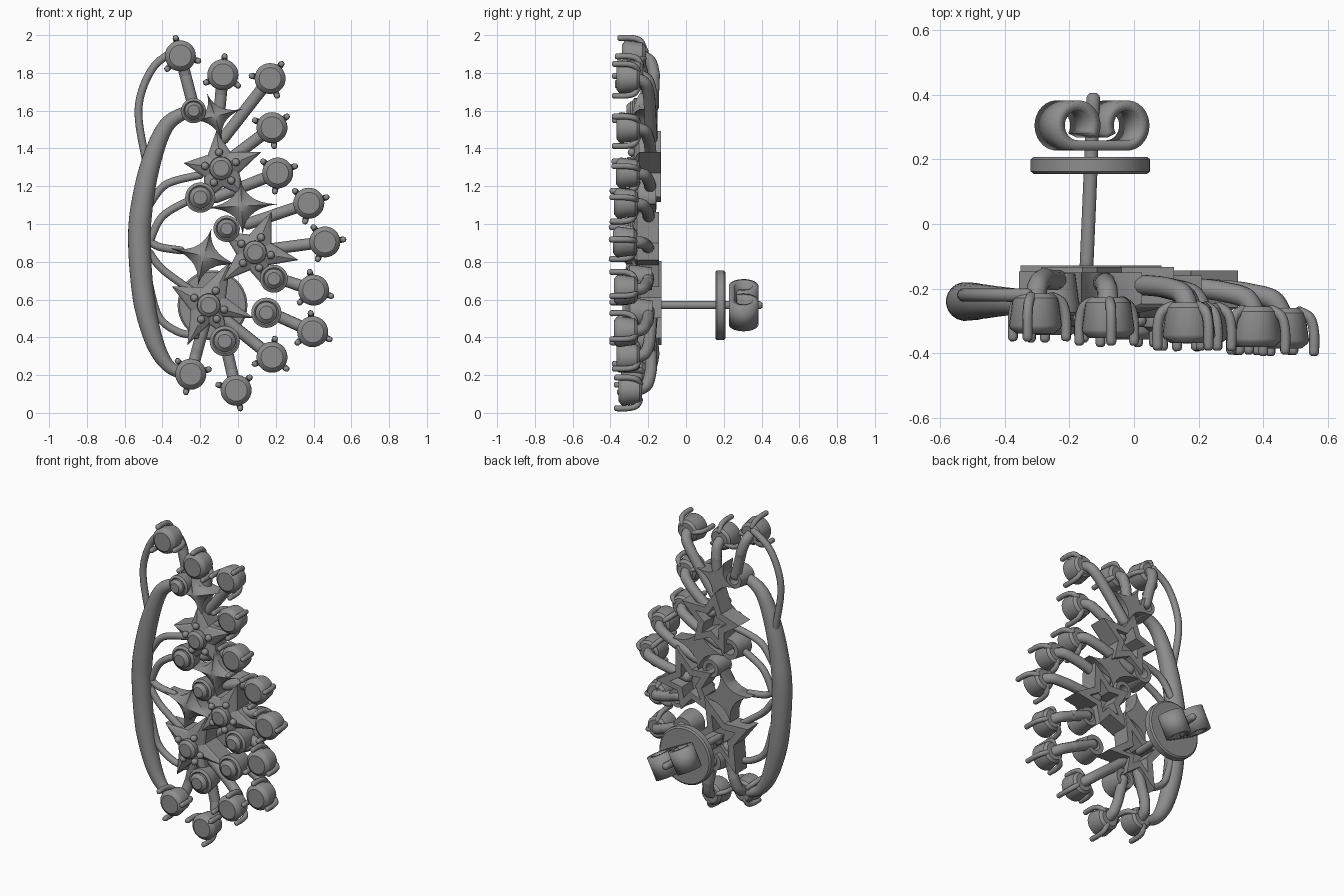
import bpy, bmesh, math
from mathutils import Vector, Matrix

if "Cube" in bpy.data.objects:
    bpy.data.objects.remove(bpy.data.objects["Cube"])

metal = bpy.data.materials.new("plain_grey")
metal.use_nodes = True
GREY = (0.27, 0.27, 0.27, 1)
metal.diffuse_color = GREY
metal.node_tree.nodes["Principled BSDF"].inputs["Base Color"].default_value = GREY


def finish(name, bm, smooth=35):
    bmesh.ops.recalc_face_normals(bm, faces=bm.faces)
    mesh = bpy.data.meshes.new(name)
    bm.to_mesh(mesh)
    bm.free()
    mesh.materials.append(metal)
    ob = bpy.data.objects.new(name, mesh)
    bpy.context.collection.objects.link(ob)
    bpy.ops.object.select_all(action='DESELECT')
    ob.select_set(True)
    bpy.context.view_layer.objects.active = ob
    if smooth:
        bpy.ops.object.shade_smooth_by_angle(angle=math.radians(smooth))
    return ob


def lean(x):
    # the whole spray slopes forward toward its left side
    return -0.06 * (x + 0.3)


def place(x, z):
    return Vector((x, lean(x), z))


def loft(bm, rings, cap=True):
    loops = [[bm.verts.new(p) for p in ring] for ring in rings]
    n = len(loops[0])
    for a, b in zip(loops, loops[1:]):
        for i in range(n):
            bm.faces.new((a[i], a[(i + 1) % n], b[(i + 1) % n], b[i]))
    if cap:
        bm.faces.new(loops[0])
        bm.faces.new(loops[-1])


def lathe(name, origin, profile, sides=28, closed=False):
    # profile holds (radius, y) pairs turned about the y axis
    bm = bmesh.new()
    if closed:
        profile = profile + profile[:1]
    turn = [2 * math.pi * i / sides for i in range(sides)]
    loft(bm, [[origin + Vector((r * math.cos(t), y, r * math.sin(t))) for t in turn]
              for r, y in profile], not closed)
    bmesh.ops.remove_doubles(bm, verts=bm.verts, dist=1e-5)
    return finish(name, bm)


def tube(name, points, radii, steps=8, sides=12):
    # smooth tapering tube through a few points, with rounded ends
    pts = [Vector(p) for p in points]
    if not isinstance(radii, (list, tuple)):
        radii = [radii] * len(pts)
    path = []
    for i in range(len(pts) - 1):
        a, b = pts[max(i - 1, 0)], pts[i]
        c, d = pts[i + 1], pts[min(i + 2, len(pts) - 1)]
        for k in range(steps + (i == len(pts) - 2)):
            t = k / steps
            p = 0.5 * (2 * b + (c - a) * t + (2 * a - 5 * b + 4 * c - d) * t * t
                       + (3 * b - a - 3 * c + d) * t ** 3)
            path.append((p, radii[i] * (1 - t) + radii[i + 1] * t))
    tangents = [(path[min(i + 1, len(path) - 1)][0] - path[max(i - 1, 0)][0]).normalized()
                for i in range(len(path))]
    normal = tangents[0].orthogonal().normalized()
    rings = []

    def ring(p, r, n, t):
        side = t.cross(n)
        rings.append([p + r * (math.cos(a) * n + math.sin(a) * side)
                      for a in (2 * math.pi * j / sides for j in range(sides))])

    for i, ((p, r), t) in enumerate(zip(path, tangents)):
        normal = (normal - t * normal.dot(t)).normalized()
        if i == 0:
            ring(p - t * r * 0.7, r * 0.5, normal, t)
            ring(p - t * r * 0.4, r * 0.85, normal, t)
        ring(p, r, normal, t)
    ring(p + t * r * 0.4, r * 0.85, normal, t)
    ring(p + t * r * 0.7, r * 0.5, normal, t)
    bm = bmesh.new()
    loft(bm, rings)
    return finish(name, bm, 50)


# Outer stones: position, then the inner end of the arm that holds each
stones = [(-.305, 1.89, -.235, 1.62), (-.08, 1.79, -.1, 1.58), (.17, 1.77, -.08, 1.45),
          (.18, 1.51, -.06, 1.33), (.21, 1.27, -.12, 1.14), (.375, 1.11, .05, 1.0),
          (.46, .905, .12, .86), (.4, .65, .19, .72), (.395, .43, .15, .54),
          (.18, .295, -.1, .52), (-.01, .12, -.07, .38), (-.25, .205, -.17, .5)]
for i, (x, z, ax, az) in enumerate(stones):
    o, root = place(x, z), place(ax, az)
    lathe(f"outer_stone_{i}", o, [(.055, -.215), (.07, -.23), (.082, -.315),
                                  (.078, -.325), (.058, -.34)])
    out = (o - root)
    out.y = 0
    out.normalize()
    back = Vector((0, -.17, 0))
    tube(f"arm_{i}", [root + back, root.lerp(o, .5) + back, o - out * .1 + back,
                      o - out * .03 + Vector((0, -.19, 0)), o + Vector((0, -.24, 0))], .032)
    heading = math.atan2(out.z, out.x)
    for k in range(3):
        a = heading + k * math.tau / 3
        d = Vector((math.cos(a), 0, math.sin(a)))
        tube(f"claw_{i}_{k}", [o + d * r + Vector((0, y, 0)) for r, y in
                               ((.05, -.225), (.085, -.245), (.098, -.29), (.098, -.352))],
             .016, 5, 8)

# Small stones in open-backed collars
collars = [(-.235, 1.6, .066), (-.2, 1.14, .08), (-.06, .975, .07),
           (.19, .71, .074), (.15, .53, .08), (-.07, .38, .08)]
for i, (x, z, r) in enumerate(collars):
    lathe(f"collar_{i}", place(x, z), [(r * .45, -.15), (r * .8, -.15), (r, -.25),
                                       (r, -.27), (r * .8, -.28), (r * .45, -.26)], closed=True)
    lathe(f"collar_stone_{i}", place(x, z), [(r * .5, -.22), (r * .72, -.27),
                                             (r * .72, -.29), (r * .45, -.31)])


def star_ring(o, tips, inner, scale, y):
    ring = []
    for i, (deg, r) in enumerate(tips):
        following = tips[(i + 1) % len(tips)][0]
        gap = (following - deg) % 360
        for ang, rad in ((deg, r), (deg + gap / 2, inner)):
            a = math.radians(ang)
            ring.append(o + Vector((math.cos(a) * rad * scale, y, math.sin(a) * rad * scale)))
    return ring


# Five-pointed stars with hollow backs, a centre stone and beads
stars = [(-.09, 1.295, [(22, .23), (97, .2), (172, .2), (243, .2), (310, .2)]),
         (.09, .85, [(-10, .235), (68, .23), (148, .2), (222, .23), (285, .19)]),
         (-.155, .57, [(-16, .25), (64, .26), (153, .22), (242, .24), (300, .2)])]
for i, (x, z, tips) in enumerate(stars):
    o = place(x, z)
    bm = bmesh.new()
    loft(bm, [star_ring(o, tips, .1, s, y) for s, y in
              ((.5, -.22), (.55, -.12), (1, -.12), (1, -.235), (.9, -.245), (.5, -.262))])
    finish(f"star_{i}", bm, 0)
    lathe(f"star_stone_{i}", o, [(.05, -.24), (.062, -.27), (.06, -.295), (.042, -.31)])
    bm = bmesh.new()
    for k in range(5):
        a = math.radians(tips[k][0])
        bmesh.ops.create_uvsphere(bm, u_segments=12, v_segments=8, radius=.021,
                                  matrix=Matrix.Translation(o + Vector(
                                      (math.cos(a) * .085, -.275, math.sin(a) * .085))))
    finish(f"star_beads_{i}", bm, 60)


def sparkle_ring(o, tips, scale, y):
    # concave curves between neighbouring tips
    pts = [Vector((math.cos(math.radians(d)) * r, 0, math.sin(math.radians(d)) * r))
           for d, r in tips]
    ring = []
    for i, p in enumerate(pts):
        q = pts[(i + 1) % len(pts)]
        mid = (p + q) * .08
        for k in range(7):
            t = k / 7
            c = p * (1 - t) ** 2 + mid * 2 * t * (1 - t) + q * t * t
            ring.append(o + c * scale + Vector((0, y, 0)))
    return ring


# Four-pointed sparkles with domed fronts
sparkles = [(-.12, 1.57, [(15, .15), (110, .13), (190, .13), (285, .14)]),
            (.02, 1.095, [(3, .19), (93, .15), (183, .19), (272, .15)]),
            (-.18, .83, [(-15, .2), (75, .15), (167, .18), (258, .16)])]
for i, (x, z, tips) in enumerate(sparkles):
    bm = bmesh.new()
    loft(bm, [sparkle_ring(place(x, z), tips, s, y) for s, y in
              ((1, -.14), (1, -.235), (.75, -.25), (.5, -.262), (.2, -.272))])
    finish(f"sparkle_{i}", bm, 40)

# Thick tapering crescent along the right side
crescent = [(-.26, 1.6, .03), (-.38, 1.52, .042), (-.465, 1.31, .053), (-.515, 1.05, .06),
            (-.52, .84, .06), (-.495, .58, .058), (-.44, .37, .048), (-.37, .25, .035),
            (-.28, .2, .026)]
tube("crescent", [(x, -.24, z) for x, z, r in crescent], [r for x, z, r in crescent], 8, 20)

# Thin curved wires joining the crescent to the spray
wires = [[(-.33, 1.92), (-.44, 1.84), (-.51, 1.7), (-.525, 1.55), (-.48, 1.3)],
         [(-.47, 1.1), (-.38, 1.21), (-.2, 1.26)],
         [(-.47, .9), (-.4, 1.04), (-.25, 1.13)],
         [(-.48, .92), (-.42, .88), (-.3, .86)],
         [(-.47, .85), (-.4, .76), (-.25, .65)],
         [(-.47, .68), (-.42, .51), (-.32, .43), (-.22, .41)]]
for i, pts in enumerate(wires):
    tube(f"wire_{i}", [(x, -.22, z) for x, z in pts], .021)

# Post and round backing plate
tube("post", [(-.147, -.13, .57), (-.135, .15, .57), (-.126, .39, .57)], .022)
lathe("backing_plate", Vector((-.135, 0, .57)), [(.175, .155), (.185, .163),
                                               (.185, .2), (.175, .208)], 40)

# Scrolled clutch: a ribbon curled at both ends, tilted on the post
half = [(0, -.062), (.04, -.062)]
for k in range(25):
    a = math.radians(-90 + k * 12.5)
    half.append((.085 + .062 * math.cos(a), .062 * math.sin(a)))
ribbon = [(-x, y) for x, y in half[:0:-1]] + half
tilt = Matrix.Translation((-.13, .305, .57)) @ Matrix.Rotation(math.radians(27), 4, 'Y')
bm = bmesh.new()
rows = [[bm.verts.new(tilt @ Vector((x, y, z))) for x, y in ribbon] for z in (-.072, .072)]
for i in range(len(ribbon) - 1):
    bm.faces.new((rows[0][i], rows[0][i + 1], rows[1][i + 1], rows[1][i]))
clutch = finish("scroll_clutch", bm)
solid = clutch.modifiers.new("thickness", 'SOLIDIFY')
solid.thickness = .032
solid.offset = 0
